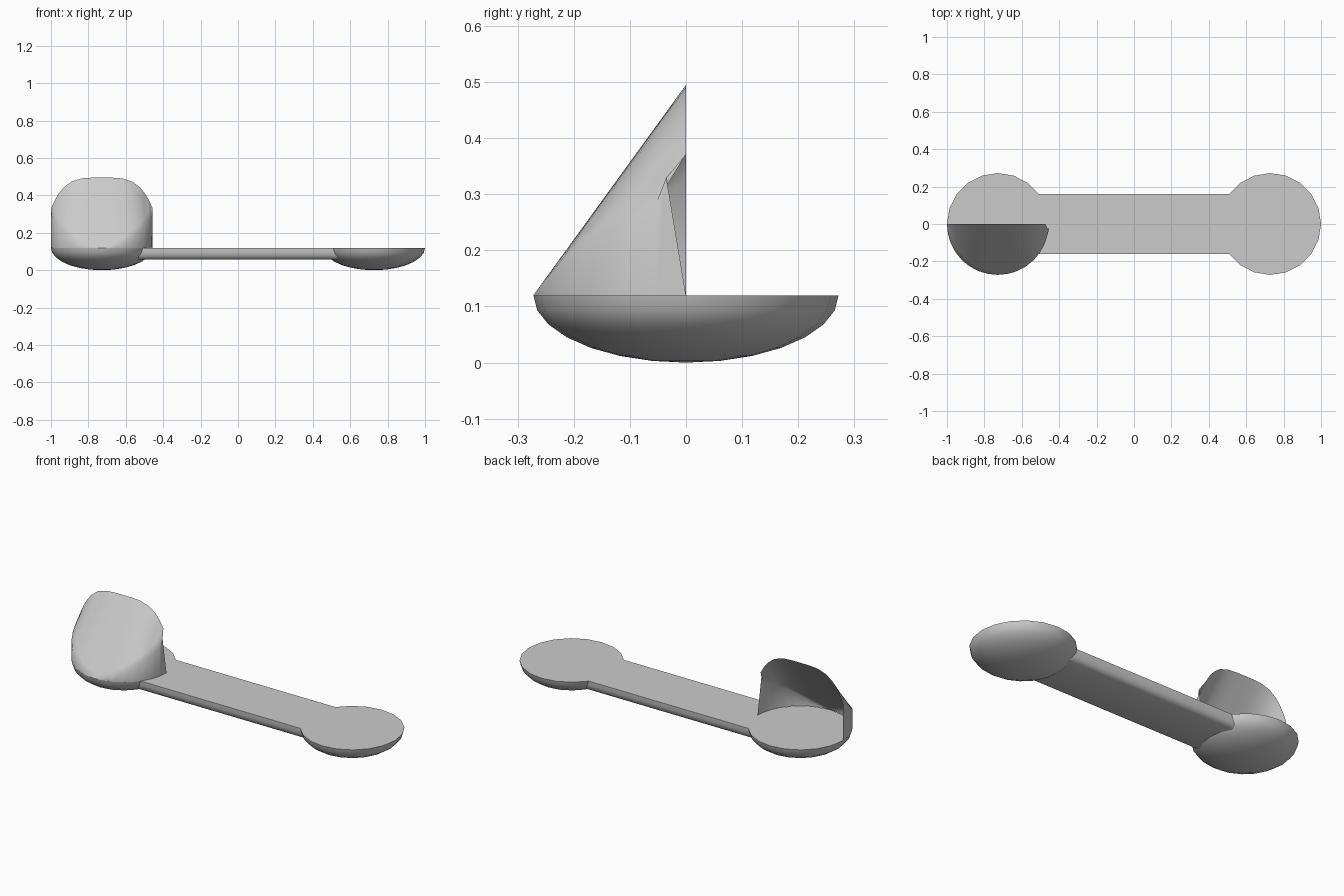
import bpy, bmesh, math

if "Cube" in bpy.data.objects:
    bpy.data.objects.remove(bpy.data.objects["Cube"])

R, CX, TOP = 0.272, 0.728, 0.12
SEG = 20


def make_object(name, bm, fix_normals=True, angle=35):
    if fix_normals:
        bmesh.ops.recalc_face_normals(bm, faces=bm.faces)
    mesh = bpy.data.meshes.new(name)
    bm.to_mesh(mesh)
    bm.free()
    ob = bpy.data.objects.new(name, mesh)
    bpy.context.collection.objects.link(ob)
    bpy.ops.object.select_all(action='DESELECT')
    ob.select_set(True)
    bpy.context.view_layer.objects.active = ob
    bpy.ops.object.shade_smooth_by_angle(angle=math.radians(angle))
    return ob


# Shallow half-ellipsoid bowl with a flat closed top
def end_bowl(name, cx):
    bm = bmesh.new()
    rings = []
    for j in range(7):
        a = math.radians(90) * j / 7
        rings.append([bm.verts.new((cx + R * math.cos(a) * math.cos(2 * math.pi * i / SEG),
                                    R * math.cos(a) * math.sin(2 * math.pi * i / SEG),
                                    TOP - TOP * math.sin(a))) for i in range(SEG)])
    bm.faces.new(rings[0])
    pole = bm.verts.new((cx, 0, 0))
    for i in range(SEG):
        k = (i + 1) % SEG
        for a, b in zip(rings, rings[1:]):
            bm.faces.new((a[i], a[k], b[k], b[i]))
        bm.faces.new((rings[-1][i], rings[-1][k], pole))
    return make_object(name, bm)


end_bowl("left_bowl", -CX)
end_bowl("right_bowl", CX)

# Connecting bar with rounded lower edges
half = [(0.16, TOP), (0.159, 0.095), (0.153, 0.075), (0.142, 0.062), (0.125, 0.056)]
section = half + [(-y, z) for y, z in reversed(half)]
bm = bmesh.new()
ends = [[bm.verts.new((x, y, z)) for y, z in section] for x in (-0.54, 0.54)]
for e in ends:
    bm.faces.new(e)
for i in range(len(section)):
    k = (i + 1) % len(section)
    bm.faces.new((ends[0][i], ends[0][k], ends[1][k], ends[1][i]))
make_object("connecting_bar", bm)


# Raised hood: sloping front sheet on a half-round wall, open at the back
def hood_z(x, y):
    slope = TOP + 0.375 * (1 + y / R)
    return max(TOP, slope - 0.165 * abs(x / R) ** 4 * (1 + y / R) ** 0.5)


N = 16
bm = bmesh.new()
base, rings = [], []
for s in (1, 0.93, 0.85, 0.75, 0.6, 0.4, 0.2):
    ring = []
    for i in range(N + 1):
        a = math.pi * (1 + i / N)
        x = R * s * math.cos(a)
        y = min(0, R * s * math.sin(a))
        z = hood_z(x, y)
        if s == 1:
            base.append(bm.verts.new((x - CX, y, TOP)))
            if i == N:
                y = -0.035   # right back edge leans forward
        ring.append(bm.verts.new((x - CX, y, z)))
    rings.append(ring)
peak = bm.verts.new((-CX, 0, hood_z(0, 0)))
for i in range(N):
    for a, b in zip([base] + rings, rings):
        bm.faces.new((a[i], a[i + 1], b[i + 1], b[i]))
    bm.faces.new((rings[-1][i], rings[-1][i + 1], peak))
bmesh.ops.remove_doubles(bm, verts=bm.verts, dist=0.0005)
make_object("front_hood", bm, fix_normals=False, angle=60)
